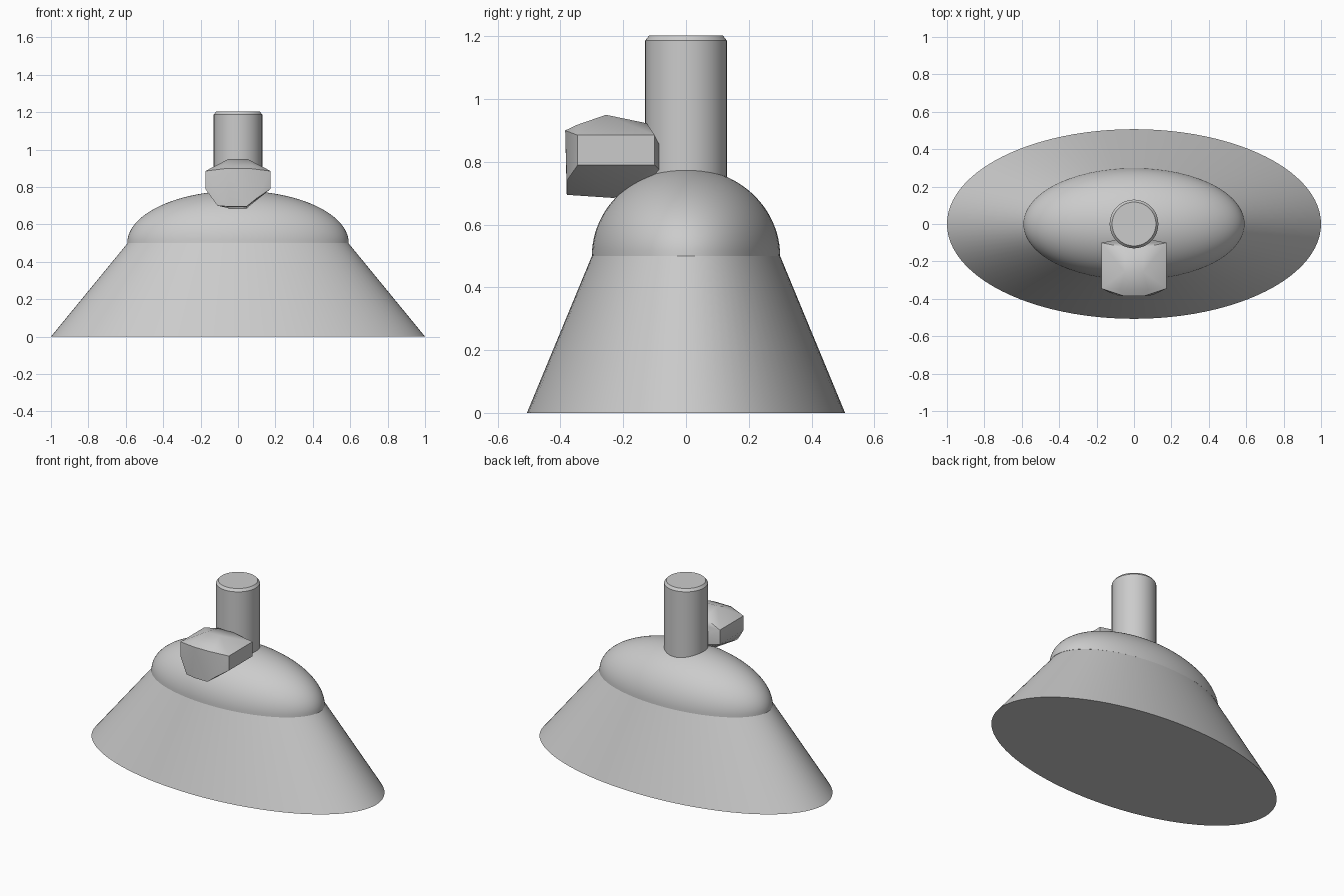
import bpy, bmesh, math

if "Cube" in bpy.data.objects:
    bpy.data.objects.remove(bpy.data.objects["Cube"])


def finish(name, bm, angle):
    bmesh.ops.recalc_face_normals(bm, faces=bm.faces)
    mesh = bpy.data.meshes.new(name)
    bm.to_mesh(mesh)
    bm.free()
    obj = bpy.data.objects.new(name, mesh)
    bpy.context.collection.objects.link(obj)
    bpy.ops.object.select_all(action='DESELECT')
    obj.select_set(True)
    bpy.context.view_layer.objects.active = obj
    bpy.ops.object.shade_smooth_by_angle(angle=math.radians(angle))
    return obj


def elliptical_lathe(name, profile, sides=96, angle=30):
    """Stack of capped ellipses: (x radius, y radius, z) per ring."""
    bm = bmesh.new()
    rings = []
    for rx, ry, z in profile:
        rings.append([bm.verts.new((rx * math.cos(2 * math.pi * i / sides),
                                    ry * math.sin(2 * math.pi * i / sides), z))
                      for i in range(sides)])
    for a, b in zip(rings, rings[1:]):
        for i in range(sides):
            j = (i + 1) % sides
            bm.faces.new((a[i], a[j], b[j], b[i]))
    bm.faces.new(rings[0][::-1])
    bm.faces.new(rings[-1])
    return finish(name, bm, angle)


# Flared oval skirt, closed underneath
elliptical_lathe("skirt", [(1.0, 0.507, 0), (0.59, 0.30, 0.5)])

# Half-ellipsoid cap on the skirt
steps = 24
dome = []
for k in range(steps):
    t = math.pi / 2 * k / steps
    dome.append((0.592 * math.cos(t), 0.30 * math.cos(t), 0.5 + 0.28 * math.sin(t)))
dome.append((0.004, 0.002, 0.78))
elliptical_lathe("dome", dome)

# Upright post with a small chamfer at the top
elliptical_lathe("post", [(0.13, 0.13, 0.70), (0.13, 0.13, 1.187), (0.117, 0.117, 1.203)],
                 sides=64)

# Faceted knob in front of the post: hull of mirrored (x, y, z) corners
corners = [
    (0.055, -0.385, 0.90), (0.075, -0.35, 0.917), (0.10, -0.38, 0.74),
    (0.05, -0.255, 0.95), (0.05, -0.125, 0.923),
    (0.175, -0.345, 0.885), (0.175, -0.345, 0.79),
    (0.175, -0.10, 0.885), (0.175, -0.10, 0.79),
    (0.06, -0.078, 0.84), (0.06, -0.078, 0.77),
    (0.045, -0.38, 0.695), (0.045, -0.23, 0.685), (0.05, -0.12, 0.73),
]
bm = bmesh.new()
for x, y, z in corners:
    for s in (-1, 1):
        bm.verts.new((s * x, y, z))
# one odd corner low on the left
bm.verts.new((-0.11, -0.375, 0.70))
hull = bmesh.ops.convex_hull(bm, input=bm.verts)
loose = [v for v in bm.verts if not v.link_faces]
bmesh.ops.delete(bm, geom=loose, context='VERTS')
finish("knob", bm, 45)
